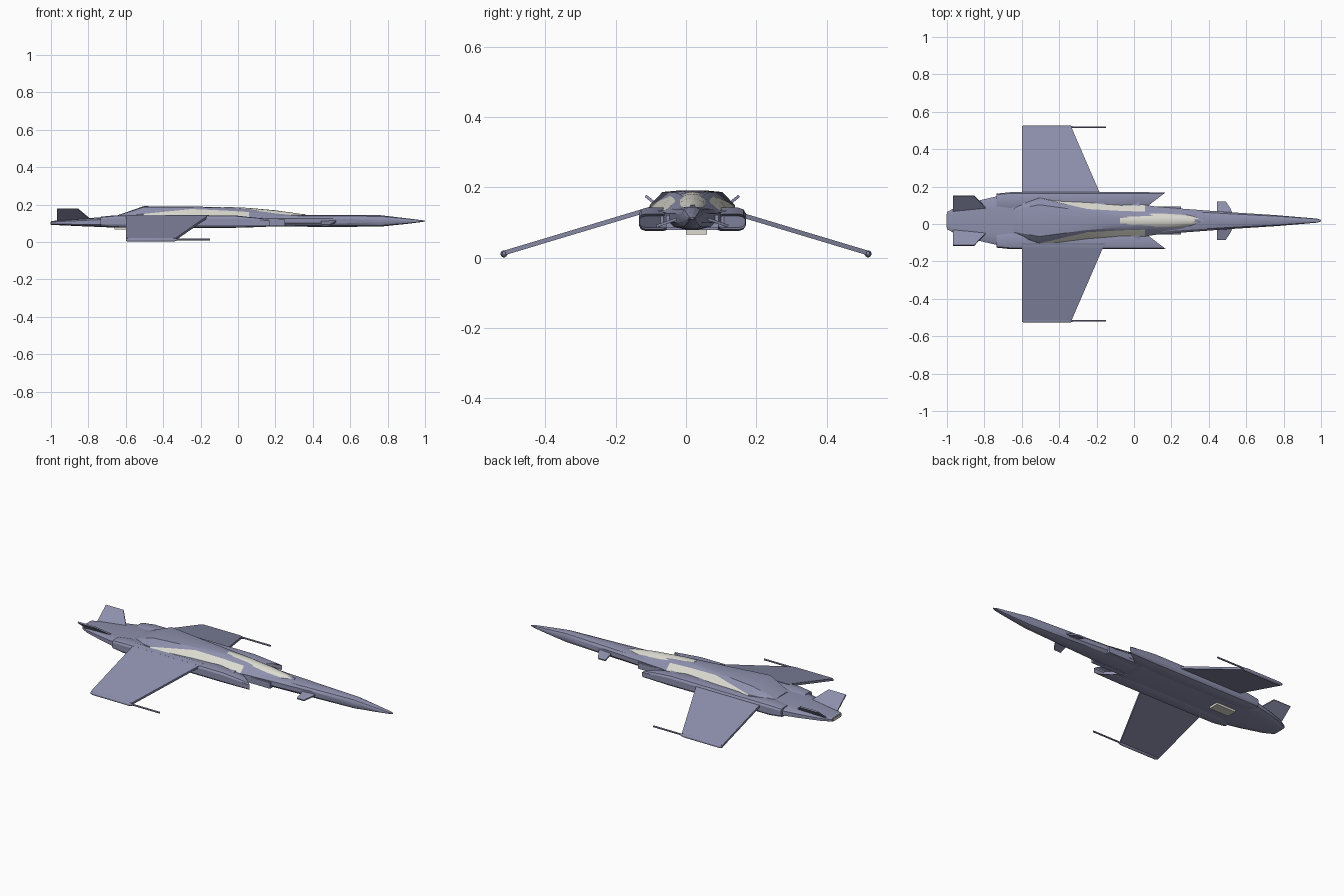
import bpy, bmesh, math
from mathutils import Vector

if "Cube" in bpy.data.objects:
    bpy.data.objects.remove(bpy.data.objects["Cube"])

CY = 0.018  # body centreline sits slightly off the wing centreline


def material(name, rgb):
    m = bpy.data.materials.new(name)
    m.diffuse_color = (*rgb, 1)
    m.use_nodes = True
    m.node_tree.nodes["Principled BSDF"].inputs["Base Color"].default_value = m.diffuse_color
    return m


BLUE = material("hull_blue", (0.27, 0.28, 0.42))
CREAM = material("cream", (0.72, 0.71, 0.64))


def finish(name, bm, mats=(BLUE,), angle=28):
    bmesh.ops.remove_doubles(bm, verts=bm.verts, dist=1e-5)
    bmesh.ops.recalc_face_normals(bm, faces=bm.faces)
    me = bpy.data.meshes.new(name)
    bm.to_mesh(me)
    bm.free()
    ob = bpy.data.objects.new(name, me)
    bpy.context.collection.objects.link(ob)
    for m in mats:
        me.materials.append(m)
    bpy.ops.object.select_all(action='DESELECT')
    ob.select_set(True)
    bpy.context.view_layer.objects.active = ob
    bpy.ops.object.shade_smooth_by_angle(angle=math.radians(angle))
    return ob


def loft(name, rings, mats=(BLUE,), paint=None, inset=0, angle=28):
    """Skin closed rings of points; paint(segment, side) picks the material."""
    bm = bmesh.new()
    vs = [[bm.verts.new(p) for p in r] for r in rings]
    n = len(rings[0])
    for s in range(len(vs) - 1):
        for i in range(n):
            j = (i + 1) % n
            f = bm.faces.new((vs[s][i], vs[s][j], vs[s + 1][j], vs[s + 1][i]))
            f.material_index = paint(s, i) if paint else 0
    end = bm.faces.new(vs[-1])
    start = bm.faces.new(vs[0])
    bmesh.ops.recalc_face_normals(bm, faces=bm.faces)
    if inset:  # recessed opening in the last ring
        bmesh.ops.inset_region(bm, faces=[end], thickness=inset)
        for v in end.verts:
            v.co.x -= 0.06
    return finish(name, bm, mats, angle)


def oval(x, hw, z0, z1, y=CY, n=12, power=0.7):
    pts = []
    for k in range(n):
        a = 2 * math.pi * (k + 0.5) / n
        c, s = math.cos(a), math.sin(a)
        pts.append((x, y + hw * math.copysign(abs(c) ** power, c),
                    (z0 + z1) / 2 + (z1 - z0) / 2 * math.copysign(abs(s) ** power, s)))
    return pts


def plate(name, outline, thick):
    """Thin flat panel from a 3D planar outline."""
    p = [Vector(q) for q in outline]
    nrm = (p[1] - p[0]).cross(p[2] - p[0]).normalized() * thick / 2
    return loft(name, [[q - nrm for q in p], [q + nrm for q in p]])


# long nose and neck
loft("nose_fuselage", [oval(x, w, a, b) for x, w, a, b in [
    (-0.3, 0.105, 0.085, 0.148), (0.0, 0.086, 0.083, 0.147), (0.25, 0.066, 0.081, 0.146),
    (0.5, 0.047, 0.08, 0.145), (0.76, 0.03, 0.081, 0.144), (0.9, 0.018, 0.096, 0.127),
    (0.98, 0.011, 0.106, 0.117), (1.0, 0.004, 0.109, 0.114)]])

# wide belly tapering to the tail
loft("belly_and_tail", [oval(x, w, a, b, n=12, power=0.5) for x, w, a, b in [
    (-1.0, 0.046, 0.09, 0.112), (-0.95, 0.075, 0.089, 0.116), (-0.82, 0.112, 0.083, 0.126),
    (-0.7, 0.14, 0.078, 0.135), (-0.6, 0.143, 0.078, 0.143), (0.03, 0.12, 0.078, 0.138)]])
loft("tail_exhaust", [oval(x, 0.036, 0.094, 0.108, power=0.5) for x in (-0.99, -1.002)], (CREAM,))


# raised spine: base, shoulder and top corners per station
def spine_ring(x, wb, wm, zm, wt, zt):
    half = [(wb, 0.128), (wm, zm), (wt, zt), (wt * 0.5, zt + 0.004)]
    return ([(x, CY + w, z) for w, z in half] +
            [(x, CY - w, z) for w, z in reversed(half)])


loft("spine", [spine_ring(*r) for r in [
    (-0.645, 0.075, 0.073, 0.133, 0.06, 0.138), (-0.505, 0.124, 0.121, 0.150, 0.085, 0.187),
    (-0.25, 0.112, 0.062, 0.176, 0.05, 0.186), (-0.07, 0.098, 0.052, 0.168, 0.036, 0.181),
    (0.06, 0.084, 0.048, 0.160, 0.03, 0.174), (0.22, 0.06, 0.04, 0.148, 0.022, 0.157),
    (0.36, 0.04, 0.015, 0.142, 0.008, 0.144)]],
    (BLUE, CREAM), lambda s, i: int(s in (1, 2, 3) and i in (0, 6)))

# cockpit canopy
loft("canopy", [[(x, CY + w * math.cos(a), 0.135 + (z - 0.135) * math.sin(a))
                 for a in [math.pi * k / 8 for k in range(9)]]
                for x, w, z in [(-0.075, 0.056, 0.188), (0.06, 0.052, 0.182), (0.2, 0.043, 0.169),
                                (0.31, 0.03, 0.154), (0.365, 0.008, 0.145)]], (CREAM,))

# vent block under the belly
loft("belly_vent", [[(x, y, z) for y, z in [(0.0, 0.066), (0.06, 0.066), (0.06, 0.09), (0.0, 0.09)]]
                    for x in (-0.66, -0.53)], (CREAM,))

for side, tag in ((1, "left"), (-1, "right")):
    # engine nacelle with raked, open intake
    def duct(x, rake, y0, y1, z0, z1):
        ring = oval(x, (y1 - y0) / 2, z0, z1, (y0 + y1) / 2, 12, 0.5)
        return [(x + rake * (y - y1), CY + side * y, z) for x, y, z in ring]

    loft("nacelle_" + tag, [duct(-0.735, 0, 0.07, 0.145, 0.083, 0.135),
                            duct(-0.66, 0, 0.06, 0.153, 0.076, 0.143),
                            duct(0.0, 1.0, 0.06, 0.153, 0.075, 0.143),
                            duct(0.17, 1.3, 0.07, 0.152, 0.08, 0.125)], inset=0.006)
    # forward gun block
    loft("gun_block_" + tag, [[(x, CY + side * y, z) for y, z in
                               [(0.045, 0.085), (0.075, 0.085), (0.075, 0.121), (0.045, 0.121)]]
                              for x in (0.03, 0.25)])
    # anhedral main wing
    plate("wing_" + tag, [(-0.6, side * 0.1, 0.139), (-0.155, side * 0.1, 0.139),
                          (-0.335, side * 0.516, 0.014), (-0.6, side * 0.516, 0.014)], 0.013)
    # wingtip pod and gun barrel
    loft("wingtip_pod_" + tag, [oval(x, r, 0.011 - r, 0.011 + r, side * 0.518, 12, 1) for x, r in
                                [(-0.6, 0.006), (-0.585, 0.01), (-0.35, 0.01), (-0.33, 0.006)]])
    loft("gun_barrel_" + tag, [oval(x, 0.005, 0.008, 0.018, side * 0.518, 8, 1)
                               for x in (-0.34, -0.15)])
    # canard
    plate("canard_" + tag, [(0.444, CY + side * 0.03, 0.115), (0.53, CY + side * 0.03, 0.115),
                            (0.515, CY + side * 0.065, 0.103), (0.49, CY + side * 0.102, 0.09),
                            (0.444, CY + side * 0.102, 0.09)], 0.008)
    # canted tail fin
    plate("tail_fin_" + tag, [(-0.968, CY + side * 0.045, 0.105), (-0.77, CY + side * 0.045, 0.105),
                              (-0.855, CY + side * 0.133, 0.176), (-0.968, CY + side * 0.133, 0.176)],
          0.008)
